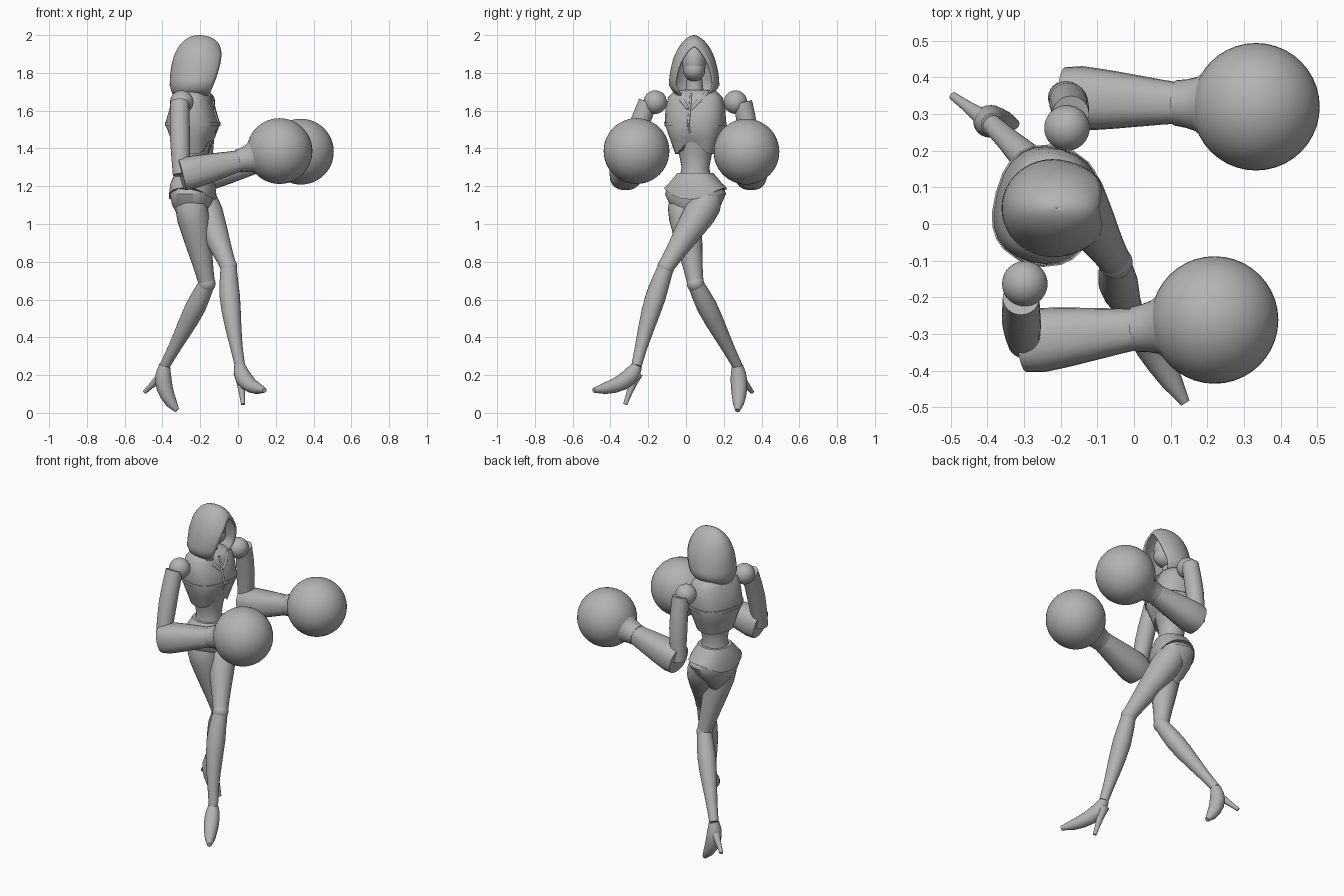
import bpy, bmesh, math
from mathutils import Vector

cube = bpy.data.objects.get("Cube")
if cube:
    bpy.data.objects.remove(cube, do_unlink=True)

mat = bpy.data.materials.new("clay_grey")
mat.use_nodes = True
GREY = (0.45, 0.45, 0.45, 1)
mat.diffuse_color = GREY
mat.node_tree.nodes["Principled BSDF"].inputs["Base Color"].default_value = GREY

# The body is turned a little about z; FRONT and LEFT are its own axes
YAW = math.radians(-15)
FRONT = Vector((math.cos(YAW), math.sin(YAW), 0))
LEFT = Vector((-FRONT.y, FRONT.x, 0))
UP = Vector((0, 0, 1))
BODY = Vector((-0.24, 0.05, 0))


def body(forward, side, z):
    return BODY + FRONT * forward + LEFT * side + UP * z


def finish(name, bm):
    bmesh.ops.recalc_face_normals(bm, faces=bm.faces)
    mesh = bpy.data.meshes.new(name)
    bm.to_mesh(mesh)
    bm.free()
    mesh.materials.append(mat)
    mesh.polygons.foreach_set("use_smooth", [True] * len(mesh.polygons))
    mesh.set_sharp_from_angle(angle=math.radians(40))
    ob = bpy.data.objects.new(name, mesh)
    bpy.context.collection.objects.link(ob)
    return ob


def bridge(bm, rows, closed):
    """Fill quads between neighbouring rows of vertices."""
    count = len(rows[0])
    for low, high in zip(rows, rows[1:]):
        for k in range(count if closed else count - 1):
            j = (k + 1) % count
            bm.faces.new((low[k], low[j], high[j], high[k]))


def loft(name, rings, power=2.0, hem=None, sides=24):
    """Skin (centre, u, v) superellipse rings; hem raises the first ring by angle."""
    bm = bmesh.new()
    rows = []
    for i, (centre, u, v) in enumerate(rings):
        row = []
        for k in range(sides):
            a = math.tau * k / sides
            c, s = (math.copysign(abs(f) ** (2 / power), f) for f in (math.cos(a), math.sin(a)))
            rise = hem(a) if hem and i == 0 else 0
            row.append(bm.verts.new(centre + u * c + v * s + UP * rise))
        rows.append(row)
    bridge(bm, rows, True)
    bm.faces.new(rows[0])
    bm.faces.new(rows[-1])
    return finish(name, bm)


def limb(name, start, end, radii, bend=None, ref=UP, power=2.0):
    """Tube with evenly spaced radii along a straight or bent path."""
    start, end = Vector(start), Vector(end)
    bend = Vector(bend) if bend else (start + end) / 2
    rings = []
    for i, r in enumerate(radii):
        t = i / (len(radii) - 1)
        centre = start.lerp(bend, t).lerp(bend.lerp(end, t), t)
        tangent = (bend - start).lerp(end - bend, t).normalized()
        v = tangent.cross(Vector(ref)).normalized()
        rings.append((centre, v.cross(tangent) * r, v * r))
    return loft(name, rings, power)


def trunk(name, rows, power=2.3, hem=None):
    """Body section from rows of height, half depth and half width."""
    return loft(name, [(body(0, 0, z), FRONT * d, LEFT * w) for z, d, w in rows], power, hem)


def ball(name, centre, r, scale=(1, 1, 1)):
    bm = bmesh.new()
    bmesh.ops.create_uvsphere(bm, u_segments=40, v_segments=24, radius=r)
    bmesh.ops.scale(bm, vec=scale, verts=bm.verts)
    bmesh.ops.translate(bm, vec=centre, verts=bm.verts)
    return finish(name, bm)


# Torso: jacket with an arched hem, slim waist, pelvis with a V-shaped panel
trunk("jacket", [(1.37, 0.09, 0.105), (1.45, 0.11, 0.133), (1.53, 0.14, 0.16), (1.61, 0.115, 0.158),
                 (1.67, 0.1, 0.145), (1.7, 0.08, 0.115), (1.71, 0.05, 0.06)],
      2.5, lambda a: 0.06 * max(0, math.cos(a)) ** 6)
trunk("jacket_band", [(1.52, 0.141, 0.161), (1.54, 0.142, 0.163)], 2.5)
trunk("waist", [(1.18, 0.1, 0.12), (1.24, 0.085, 0.085), (1.3, 0.073, 0.073),
                (1.37, 0.08, 0.088), (1.45, 0.1, 0.12)], 2.0)
HIPS = [(1.16, 0.115, 0.163), (1.21, 0.11, 0.14), (1.27, 0.088, 0.088)]
trunk("pelvis", [(0.98, 0.03, 0.025), (1.04, 0.075, 0.075), (1.1, 0.105, 0.135)] + HIPS)
trunk("hip_panel", [(z, d + 0.005, w + 0.005) for z, d, w in HIPS],
      hem=lambda a: 0.03 - 0.06 * abs(math.cos(a)) ** 3)
limb("zip_lower", body(0.1, 0, 1.45), body(0.142, 0, 1.53), [0.006] * 3)
limb("zip_upper", body(0.142, 0, 1.53), body(0.09, 0, 1.69), [0.006] * 4, body(0.115, 0, 1.61))

# Neck and masked head
limb("neck", (-0.24, 0.045, 1.67), (-0.22, 0.045, 1.83), [0.06, 0.045, 0.04, 0.04], ref=FRONT)
ball("head", (-0.21, 0.043, 1.86), 0.1, (0.82, 0.63, 1))
ball("face_mask", (-0.2, 0.043, 1.815), 0.06, (1.25, 0.98, 1))

# Hood: C-shaped sections around a pointed face opening, closing at the crown
bm = bmesh.new()
rows = []
ROWS, SEGMENTS = 18, 32
for i in range(ROWS + 1):
    t = math.sin(math.pi / 2 * i / ROWS)
    tuck = min(1, 0.7 + 2 * t)
    width = 0.135 * max(0.0005, 1 - t ** 2.5) ** 0.6 * tuck
    opening = width * 0.76 * math.sqrt(max(0, 1 - (t / 0.81) ** 3))
    back = -0.21 - 0.152 * math.sqrt(max(0.0001, 1 - t ** 3)) * (0.6 + 0.4 * tuck)
    front = -0.21 + 0.135 * math.sqrt(max(0, 1 - t ** 7)) - 0.08 * (1 - t) ** 2
    gap = math.asin(opening / width)
    depth = (front - back) / (1 + math.cos(gap))
    angles = [(math.pi - gap) * (2 * k / SEGMENTS - 1) for k in range(SEGMENTS + 1)]
    rows.append([bm.verts.new((back + depth * (1 - math.cos(a)), 0.043 + width * math.sin(a), 1.68 + 0.32 * t))
                 for a in angles])
bridge(bm, rows, False)
bmesh.ops.remove_doubles(bm, verts=bm.verts, dist=0.0005)
shell = finish("hood", bm).modifiers.new("cloth_thickness", "SOLIDIFY")
shell.thickness = 0.01
shell.offset = -1

# Arms: shoulder joint, elbow and glove positions for each side
ARMS = {
    "left": (1, (-0.183, 0.262, 1.645), (-0.19, 0.345, 1.26), (0.333, 0.32, 1.383)),
    "right": (-1, (-0.298, -0.163, 1.645), (-0.3, -0.322, 1.26), (0.22, -0.262, 1.386)),
}
for side, (sign, shoulder, elbow, glove) in ARMS.items():
    limb(side + "_lapel", body(0.07, sign * 0.08, 1.69), body(0.112, sign * 0.01, 1.61), [0.01, 0.016, 0.008])
    ball(side + "_shoulder", shoulder, 0.062)
    shoulder, elbow, glove = map(Vector, (shoulder, elbow, glove))
    limb(side + "_upper_arm", shoulder + LEFT * sign * 0.04, elbow, [0.05, 0.052, 0.053, 0.049, 0.045],
         shoulder.lerp(elbow, 0.5) + LEFT * sign * 0.04, FRONT)
    limb(side + "_forearm", elbow, elbow.lerp(glove, 0.6),
         [0.083, 0.088, 0.084, 0.079, 0.073, 0.067, 0.061, 0.056], power=2.4)
    limb(side + "_glove_cuff", elbow.lerp(glove, 0.58), elbow.lerp(glove, 0.8), [0.062, 0.066, 0.074, 0.095, 0.12])
    ball(side + "_glove", glove, 0.174)

# Crossed legs: hip, knee, calf bend and ankle, then shoe sole bend, toe and heel tip
LEGS = {
    "left": ((-0.21, 0.145, 1.17), (-0.05, -0.105, 0.775), (-0.05, -0.19, 0.55), (0.01, -0.262, 0.25),
             (0.02, -0.3, 0.14), (0.14, -0.488, 0.12), (0.027, -0.322, 0.045)),
    "right": ((-0.265, -0.025, 1.17), (-0.165, 0.05, 0.685), (-0.24, 0.13, 0.52), (-0.388, 0.272, 0.25),
              (-0.42, 0.29, 0.13), (-0.323, 0.273, 0.013), (-0.495, 0.35, 0.11)),
}
for side, (hip, knee, calf, ankle, sole, toe, heel) in LEGS.items():
    limb(side + "_thigh", hip, knee, [0.05, 0.083, 0.086, 0.078, 0.069, 0.059, 0.05, 0.043], ref=FRONT)
    ball(side + "_knee", knee, 0.046)
    limb(side + "_shin", knee, ankle, [0.042, 0.049, 0.054, 0.05, 0.042, 0.033, 0.027], calf, FRONT)
    limb(side + "_shoe", ankle, toe, [0.03, 0.04, 0.044, 0.043, 0.038, 0.03, 0.013], sole, LEFT)
    limb(side + "_shoe_heel", Vector(ankle) - UP * 0.04, heel, [0.034, 0.022, 0.015, 0.011], ref=FRONT)
